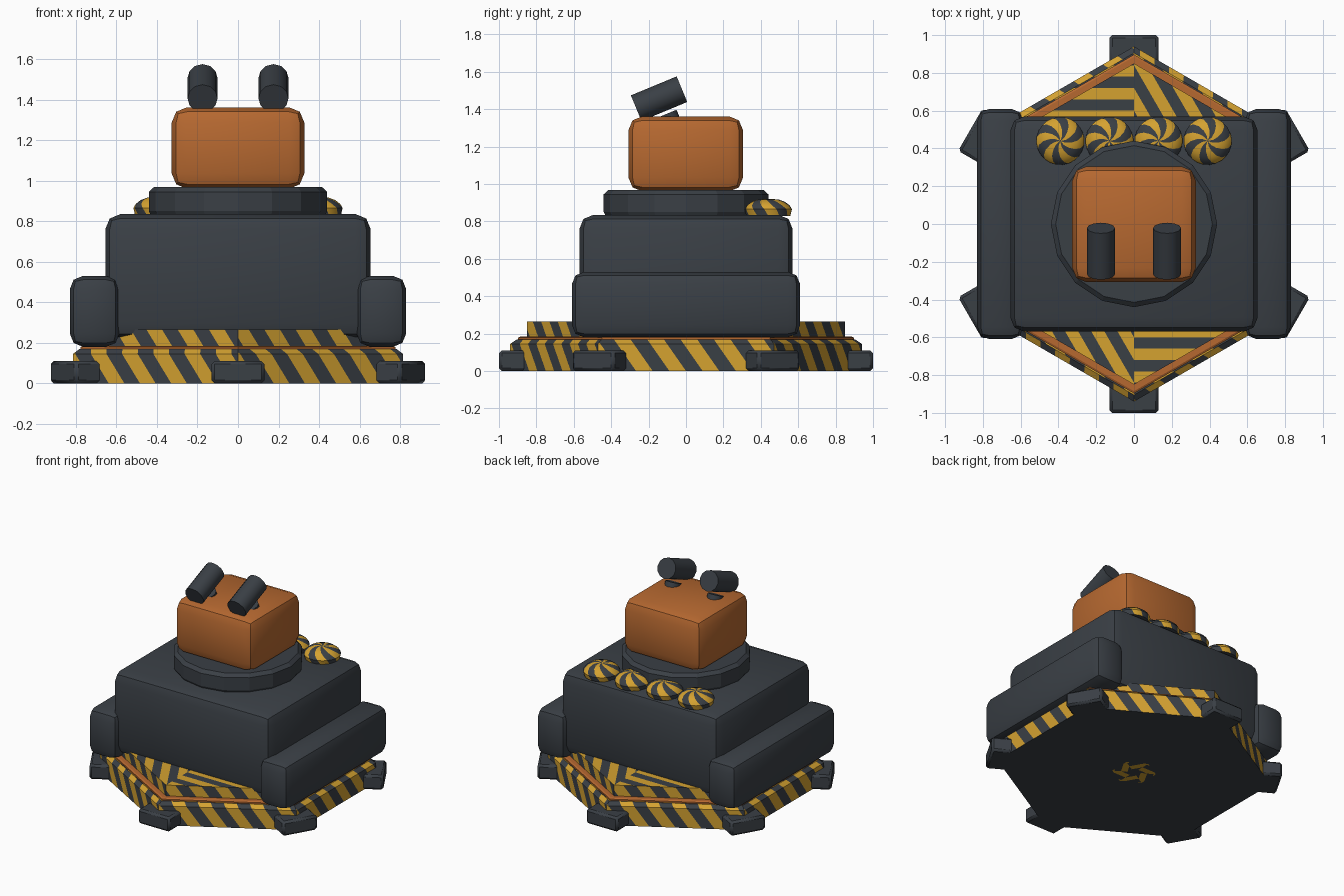
import bpy, bmesh, math
from mathutils import Matrix, Vector

if "Cube" in bpy.data.objects:
    bpy.data.objects.remove(bpy.data.objects["Cube"])


def material(name, rgb):
    m = bpy.data.materials.new(name)
    m.diffuse_color = (*rgb, 1)
    m.use_nodes = True
    m.node_tree.nodes["Principled BSDF"].inputs["Base Color"].default_value = m.diffuse_color
    return m


DARK = material("dark grey", (0.042, 0.050, 0.060))
ORANGE = material("burnt orange", (0.47, 0.14, 0.030))
YELLOW = material("hazard yellow", (0.66, 0.36, 0.030))


def finish(bm, name, mats, smooth=None):
    bmesh.ops.recalc_face_normals(bm, faces=bm.faces)
    me = bpy.data.meshes.new(name)
    bm.to_mesh(me)
    bm.free()
    for m in mats:
        me.materials.append(m)
    ob = bpy.data.objects.new(name, me)
    bpy.context.collection.objects.link(ob)
    if smooth:
        bpy.ops.object.select_all(action='DESELECT')
        ob.select_set(True)
        bpy.context.view_layer.objects.active = ob
        bpy.ops.object.shade_smooth_by_angle(angle=math.radians(smooth))
    return ob


def box(name, lo, hi, mat, bevel, segs=2, turn=0):
    """Rounded box between two corners, then turned about z."""
    lo, hi = Vector(lo), Vector(hi)
    bm = bmesh.new()
    bmesh.ops.create_cube(bm, size=1)
    bmesh.ops.scale(bm, vec=hi - lo, verts=bm.verts)
    bmesh.ops.translate(bm, vec=(lo + hi) / 2, verts=bm.verts)
    bmesh.ops.bevel(bm, geom=bm.edges[:], offset=bevel, segments=segs,
                    profile=0.5, affect='EDGES')
    bmesh.ops.rotate(bm, cent=(0, 0, 0), matrix=Matrix.Rotation(turn, 3, 'Z'), verts=bm.verts)
    return finish(bm, name, [mat], 40)


def cylinder(name, centre, r, depth, sides, tilt, mat):
    bm = bmesh.new()
    bmesh.ops.create_cone(bm, cap_ends=True, segments=sides, radius1=r, radius2=r, depth=depth,
                          matrix=Matrix.Translation(centre) @ Matrix.Rotation(tilt, 4, 'X'))
    return finish(bm, name, [mat], 40)


def lathe(name, profile, sides, mats, centre=(0, 0, 0), twist=0, rule=None, smooth=None):
    """Closed turned solid; twist turns each successive ring."""
    bm = bmesh.new()
    rings = []
    for k, (r, z) in enumerate(profile):
        rings.append([bm.verts.new((centre[0] + r * math.cos(a), centre[1] + r * math.sin(a),
                                    centre[2] + z))
                      for a in (math.tau * i / sides + twist * k for i in range(sides))])
    for a, b in zip(rings, rings[1:]):
        for i in range(sides):
            j = (i + 1) % sides
            f = bm.faces.new((a[i], a[j], b[j], b[i]))
            f.material_index = rule(i) if rule else 0
    bm.faces.new(rings[0])
    bm.faces.new(rings[-1])
    return finish(bm, name, mats, smooth)


SIDE_N, SIDE_P = Vector((0, 1, 0.7)), 0.178        # diagonal side stripes
TOP_N, TOP_P = Vector((0.866, -0.5, 0)), 0.12      # spiral top stripes
HUB = 0.13                                         # striped hub on the underside


def cut(bm, faces, normal, period):
    """Slice faces along stripe borders and colour every second strip."""
    for k in range(-16, 17):
        geom = set(faces)
        geom |= {e for f in faces for e in f.edges} | {v for f in faces for v in f.verts}
        res = bmesh.ops.bisect_plane(bm, geom=list(geom), dist=1e-5, plane_no=normal,
                                     plane_co=normal * (k * period / 2 / normal.length_squared))
        faces = [g for g in res['geom'] if isinstance(g, bmesh.types.BMFace)]
    for f in faces:
        s = f.calc_center_median().dot(normal) / (period / 2)
        f.material_index = math.floor(s) % 2
    return faces


def striped_hex(name, rings):
    """Hexagonal slab from (corner radius, z) rings, built from one striped sector."""
    bm = bmesh.new()
    pts = lambda r, z: [bm.verts.new((r * 0.866, s * r / 2, z)) for s in (-1, 1)]
    for (r0, z0), (r1, z1) in zip(rings, rings[1:]):
        a, b = pts(r0, z0), pts(r1, z1)
        cut(bm, [bm.faces.new((a[0], a[1], b[1], b[0]))], SIDE_N, SIDE_P)
    r, z = rings[-1]
    cut(bm, [bm.faces.new([bm.verts.new((0, 0, z))] + pts(r, z))], TOP_N, TOP_P)
    # underside: stripes only on the hub
    r, z = rings[0]
    under = bm.faces.new([bm.verts.new((0, 0, z))] + pts(r, z)[::-1])
    for f in cut(bm, [under], TOP_N, 0.09):
        geom = [f] + f.edges[:] + f.verts[:]
        res = bmesh.ops.bisect_plane(bm, geom=geom, dist=1e-5, plane_co=(HUB, 0, 0),
                                     plane_no=(1, 0, 0))
        for g in res['geom']:
            if isinstance(g, bmesh.types.BMFace) and g.calc_center_median().x > HUB:
                g.material_index = 0
    sector = bm.verts[:] + bm.edges[:] + bm.faces[:]
    for k in range(1, 6):
        new = bmesh.ops.duplicate(bm, geom=sector)['geom']
        bmesh.ops.rotate(bm, cent=(0, 0, 0), matrix=Matrix.Rotation(k * math.pi / 3, 3, 'Z'),
                         verts=[v for v in new if isinstance(v, bmesh.types.BMVert)])
    bmesh.ops.remove_doubles(bm, verts=bm.verts, dist=1e-4)
    return finish(bm, name, [DARK, YELLOW])


# Hexagonal base: striped plinth, orange trim, striped step
striped_hex("base_plinth", [(0.94, 0), (0.94, 0.145), (0.905, 0.168)])
trim = lathe("base_trim", [(0.897, 0.155), (0.897, 0.178), (0.885, 0.184)], 6, [ORANGE])
trim.rotation_euler.z = math.pi / 6
striped_hex("base_step", [(0.85, 0.17), (0.85, 0.265)])

# Six feet at the base corners
for k in range(6):
    box(f"foot_{k + 1}", (0.76, -0.13, 0), (1.0, 0.13, 0.11), DARK, 0.015, 1,
        math.radians(30 + 60 * k))

# Hull and side pods
box("hull", (-0.655, -0.57, 0.22), (0.655, 0.57, 0.835), DARK, 0.075)
for s, side in ((-1, "left"), (1, "right")):
    x = sorted((s * 0.585, s * 0.83))
    box(f"{side}_side_pod", (x[0], -0.61, 0.18), (x[1], 0.61, 0.53), DARK, 0.065)

# Turret ring and turret
lathe("turret_ring", [(0.425, 0.82), (0.44, 0.85), (0.44, 0.945), (0.415, 0.968)], 16, [DARK])
box("turret", (-0.327, -0.308, 0.96), (0.327, 0.305, 1.362), ORANGE, 0.075)

# Two tilted scopes with their mounts
TILT = math.radians(22.5)
for s, side in ((-1, "left"), (1, "right")):
    cylinder(f"{side}_scope", (s * 0.175, -0.144, 1.456), 0.074, 0.265, 12,
             TILT + math.pi / 2, DARK)
    cylinder(f"{side}_scope_mount", (s * 0.175, -0.09, 1.348), 0.055, 0.06, 12, TILT, DARK)

# Four striped domes along the back of the hull
for i in range(4):
    lathe(f"striped_dome_{i + 1}",
          [(0.118, 0), (0.127, 0.035), (0.115, 0.055), (0.09, 0.074), (0.058, 0.086),
           (0.03, 0.089), (0.004, 0.09)], 24, [DARK, YELLOW],
          (-0.39 + 0.26 * i, 0.44, 0.83), -0.17, lambda n: 1 if n % 4 < 2 else 0, 40)
